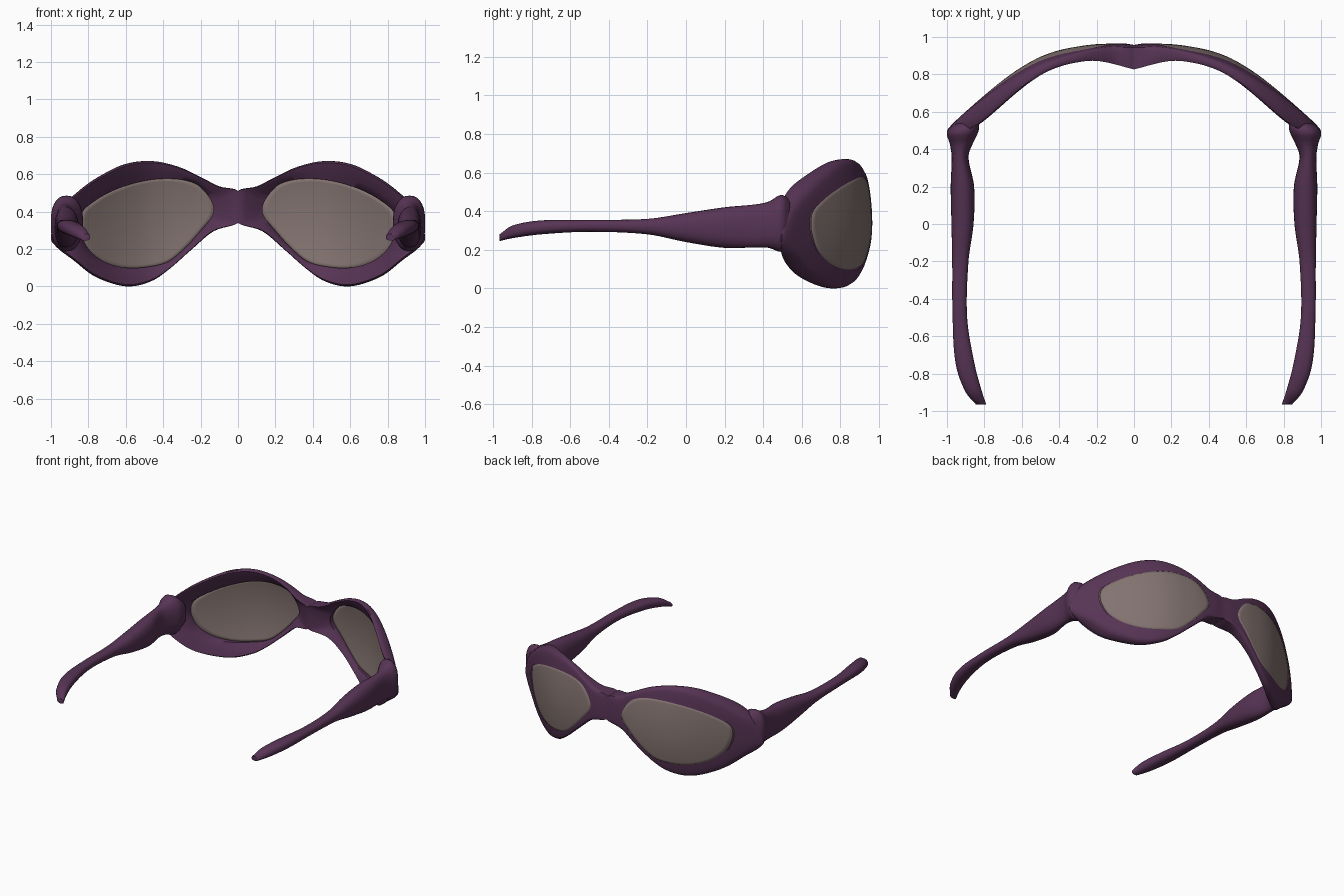
import bpy, bmesh, math

if "Cube" in bpy.data.objects:
    bpy.data.objects.remove(bpy.data.objects["Cube"])


def curve(table, x):
    """Smooth cubic interpolation through rows of (position, value...)."""
    n = len(table)
    x = min(max(x, table[0][0]), table[-1][0])
    i = 0
    while i < n - 2 and x > table[i + 1][0]:
        i += 1

    def slope(j, c):
        a, b = max(j - 1, 0), min(j + 1, n - 1)
        return (table[b][c] - table[a][c]) / (table[b][0] - table[a][0])
    h = table[i + 1][0] - table[i][0]
    t = (x - table[i][0]) / h
    return [(2*t**3 - 3*t*t + 1) * table[i][c] + (t**3 - 2*t*t + t) * h * slope(i, c)
            + (3*t*t - 2*t**3) * table[i + 1][c] + (t**3 - t*t) * h * slope(i + 1, c)
            for c in range(1, len(table[0]))]


def material(name, color):
    m = bpy.data.materials.new(name)
    m.diffuse_color = color
    m.use_nodes = True
    m.node_tree.nodes["Principled BSDF"].inputs["Base Color"].default_value = m.diffuse_color
    return m


def loft(name, rings, mat, wrap=False, caps=False, angle=50):
    """Skin closed rings of points, then mirror across x = 0."""
    bm = bmesh.new()
    vs = [[bm.verts.new(p) for p in r] for r in rings]
    n = len(rings[0])
    for i in range(len(vs) if wrap else len(vs) - 1):
        a, b = vs[i], vs[(i + 1) % len(vs)]
        for j in range(n):
            k = (j + 1) % n
            bm.faces.new((a[j], a[k], b[k], b[j]))
    if caps:
        bm.faces.new(vs[0])
        bm.faces.new(vs[-1])
    bmesh.ops.remove_doubles(bm, verts=bm.verts, dist=1e-5)
    # open the seam on the mirror plane
    seam = [f for f in bm.faces if all(v.co.x < 1e-4 for v in f.verts)]
    bmesh.ops.delete(bm, geom=seam, context='FACES')
    bmesh.ops.recalc_face_normals(bm, faces=bm.faces)
    me = bpy.data.meshes.new(name)
    bm.to_mesh(me)
    bm.free()
    me.materials.append(mat)
    ob = bpy.data.objects.new(name, me)
    bpy.context.collection.objects.link(ob)
    bpy.context.view_layer.objects.active = ob
    ob.select_set(True)
    bpy.ops.object.shade_smooth_by_angle(angle=math.radians(angle))
    ob.select_set(False)
    mir = ob.modifiers.new("mirror", 'MIRROR')
    mir.use_clip = True
    return ob


plum = material("plum_plastic", (0.095, 0.034, 0.09, 1))
tint = material("tinted_lens", (0.23, 0.175, 0.165, 0.88))

# Front wrap and rim depth, both as functions of x
WRAP = [(0, .965), (.2, .962), (.3, .95), (.4, .93), (.5, .895), (.6, .84),
        (.7, .77), (.85, .645), (1, .51)]
DEPTH = [(0, .125), (.1, .095), (.2, .065), (.3, .05), (.45, .05), (.6, .075),
         (.75, .105), (.85, .11), (.92, .08), (1, .02)]


def front_y(x, z):
    return curve(WRAP, x)[0] - .4 * (z - .33) ** 2


# Paired outlines: rim outer x, z and lens edge x, z
PAIRS = [(0, .425, .13, .41), (0, .51, .145, .46), (.1, .535, .18, .51),
         (.2, .585, .23, .55), (.32, .64, .32, .573), (.46, .67, .44, .573),
         (.6, .655, .56, .55), (.73, .595, .67, .51), (.84, .52, .76, .46),
         (.95, .41, .83, .40), (1, .27, .845, .33), (.97, .21, .83, .26),
         (.88, .14, .79, .19), (.76, .05, .71, .13), (.6, 0, .6, .1),
         (.47, .025, .48, .105), (.37, .09, .37, .135), (.25, .195, .27, .22),
         (.13, .295, .19, .31), (0, .34, .145, .365)]
N = len(PAIRS)
table = [(i, *PAIRS[i % N]) for i in range(-2, N + 3)]
STEPS = 6
outline = []
for s in range(N * STEPS):
    ox, oz, lx, lz = curve(table, s / STEPS)
    if s / STEPS <= 1 or s / STEPS >= N - 1:
        ox = 0
    outline.append((max(ox, 0), max(oz, 0), lx, lz))

# Frame: a rounded rim section swept around each lens
SECTION = [(0, 0), (.35, 0), (.7, 0), (.88, .06), (.97, .25), (1, .55), (.98, .85),
           (.9, 1), (.7, .95), (.35, .75), (0, .5)]
rings = []
for t, d in SECTION:
    ring = []
    for ox, oz, lx, lz in outline:
        w = min(1, ox / .12)
        u = 1 - (1 - t) * w if t > .85 else t
        x, z = lx + (ox - lx) * u, lz + (oz - lz) * u
        ring.append((x, front_y(x, z) - d * curve(DEPTH, x)[0], z))
    rings.append(ring)
loft("frame", rings, plum, wrap=True)

# Lenses: thin curved shells following the wrap
rings = []
for k in range(12):
    r = 1.02 - k * .0925
    ring = []
    for _, _, lx, lz in outline:
        x, z = .49 + (lx - .49) * r, .335 + (lz - .335) * r
        ring.append((x, front_y(x, z) - .004, z))
    rings.append(ring)
lens = loft("lenses", rings, tint, caps=False)
bm = bmesh.new()
bm.from_mesh(lens.data)
inner = [e for e in bm.edges if e.is_boundary
         and all(math.hypot(v.co.x - .49, v.co.z - .335) < .05 for v in e.verts)]
bmesh.ops.contextual_create(bm, geom=inner)
for f in bm.faces:
    f.smooth = True
bmesh.ops.recalc_face_normals(bm, faces=bm.faces)
bm.to_mesh(lens.data)
bm.free()
sol = lens.modifiers.new("thickness", 'SOLIDIFY')
sol.thickness = .006
sol.offset = 0

# Temple arms: y, then inner x, outer x, bottom z, top z
ARM = [(-.965, .79, .845, .245, .28), (-.9, .812, .90, .26, .325),
       (-.75, .852, .953, .28, .352), (-.5, .892, .97, .293, .355),
       (-.2, .885, .972, .28, .36), (0, .858, .976, .24, .39),
       (.2, .855, .98, .21, .42), (.36, .885, .975, .212, .435),
       (.43, .862, .985, .21, .45), (.5, .83, 1.0, .19, .485),
       (.56, .83, .92, .25, .43)]
rings = []
for i in range(71):
    y = -.965 + 1.525 * i / 70
    x0, x1, z0, z1 = curve(ARM, y)
    ring = []
    for j in range(28):
        a = math.tau * j / 28
        c, s = math.cos(a), math.sin(a)
        px = math.copysign(abs(c) ** .85, c)
        pz = math.copysign(abs(s) ** .85, s)
        ring.append((min((x0 + x1) / 2 + px * (x1 - x0) / 2, 1), y,
                     (z0 + z1) / 2 + pz * (z1 - z0) / 2))
    rings.append(ring)
loft("temple_arms", rings, plum, caps=True)
